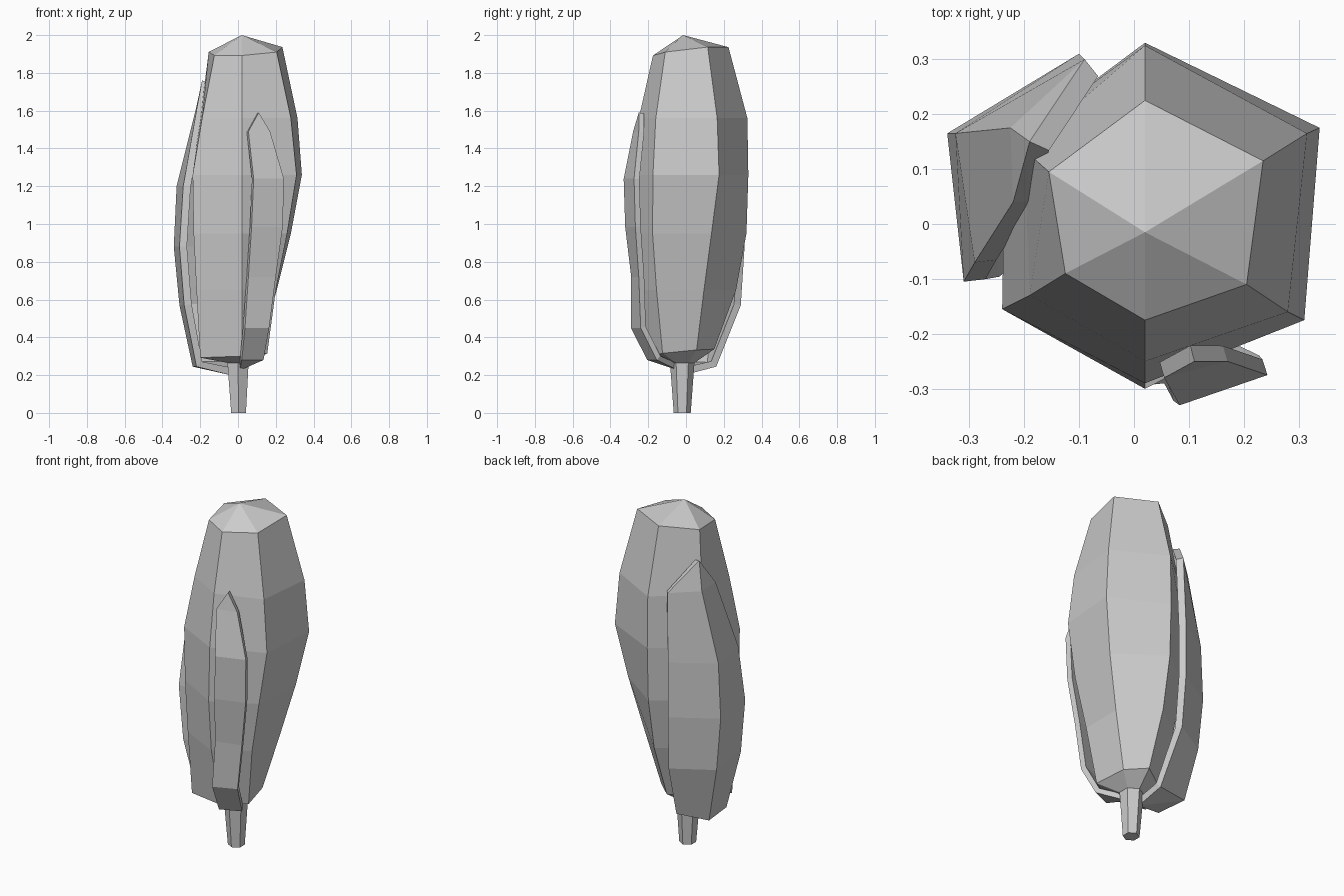
import bpy
from math import cos, sin, radians

if "Cube" in bpy.data.objects:
    bpy.data.objects.remove(bpy.data.objects["Cube"])


def make(name, verts, faces):
    mesh = bpy.data.meshes.new(name)
    mesh.from_pydata(verts, [], faces)
    mesh.update()
    obj = bpy.data.objects.new(name, mesh)
    bpy.context.collection.objects.link(obj)
    return obj


def quads(rows, cols, closed):
    """Grid faces for rows running downward and columns counter-clockwise."""
    out = []
    for r in range(rows - 1):
        for c in range(cols if closed else cols - 1):
            d = (c + 1) % cols
            out.append((r*cols + c, (r+1)*cols + c, (r+1)*cols + d, r*cols + d))
    return out


def ring(cx, cy, z, r):
    return [(cx + r*cos(radians(a)), cy + r*sin(radians(a)), z)
            for a in range(-150, 210, 60)]


def leaf(name, tip, rows, end, thickness):
    """Husk leaf: strip of rows (z, points) closed to a tip and a base point."""
    n = len(rows[0][1])
    verts = [(x, y, z) for z, pts in rows for x, y in pts]
    faces = quads(len(rows), n, False)
    t, e, last = len(verts), len(verts) + 1, (len(rows) - 1)*n
    for c in range(n - 1):
        faces.append((t, c, c + 1))
        faces.append((last + c, e, last + c + 1))
    obj = make(name, verts + [tip, end], faces)
    mod = obj.modifiers.new("thickness", 'SOLIDIFY')
    mod.thickness = thickness
    mod.offset = -1


# Cob: six corner lines, each followed from top to bottom
levels = [1.91, 1.56, 1.26, 0.95, 0.65, 0.32]
corners = [
    [(-.125, -.09), (-.19, -.13), (-.24, -.155), (-.235, -.155), (-.22, -.15), (-.20, -.14)],
    [(.02, -.175), (.02, -.25), (.02, -.29), (.02, -.30), (.02, -.275), (.02, -.19)],
    [(.205, -.11), (.28, -.16), (.31, -.175), (.26, -.177), (.20, -.156), (.155, -.124)],
    [(.235, .115), (.315, .165), (.338, .175), (.28, .135), (.205, .095), (.12, .056)],
    [(.02, .225), (.02, .325), (.02, .33), (.02, .32), (.02, .265), (.02, .15)],
    [(-.155, .095), (-.20, .135), (-.235, .14), (-.22, .14), (-.18, .11), (-.12, .06)],
]
verts = []
for i, z in enumerate(levels):
    tilt = 1 if i in (0, 5) else 0
    for line in corners:
        x, y = line[i]
        verts.append((x, y, z + tilt*(.06*x + .11*y)))
verts += ring(0, -.02, .265, .065)
faces = quads(7, 6, True)
apex = len(verts)
verts.append((.02, -.015, 2))
faces += [(apex, c, (c + 1) % 6) for c in range(6)]
faces.append(tuple(range(41, 35, -1)))
make("cob", verts, faces)

# Stem
make("stem", ring(0, -.02, .27, .065) + ring(.003, -.02, 0, .045),
     quads(2, 6, True) + [(0, 1, 2, 3, 4, 5), (11, 10, 9, 8, 7, 6)])

# Wide husk leaf on the left, ridge in the middle
leaf("left_leaf", (-.19, .15, 1.76), [
    (1.60, [(-.09, .30), (-.225, .175), (-.22, .04)]),
    (1.20, [(-.10, .31), (-.325, .165), (-.29, -.07)]),
    (0.88, [(-.10, .31), (-.34, .165), (-.31, -.105)]),
    (0.57, [(-.09, .29), (-.31, .16), (-.285, -.10)]),
    (0.245, [(-.05, .16), (-.24, .13), (-.22, -.06)]),
], (-.04, -.01, .20), .04)

# Narrow husk leaf at the front
leaf("front_leaf", (.11, -.25, 1.59), [
    (1.49, [(.055, -.28), (.17, -.25)]),
    (1.24, [(.083, -.33), (.243, -.275)]),
    (0.985, [(.072, -.322), (.237, -.268)]),
    (0.72, [(.055, -.29), (.20, -.25)]),
    (0.45, [(.037, -.292), (.165, -.24)]),
    (0.28, [(.02, -.205), (.135, -.155)]),
], (.01, -.04, .225), .03)
